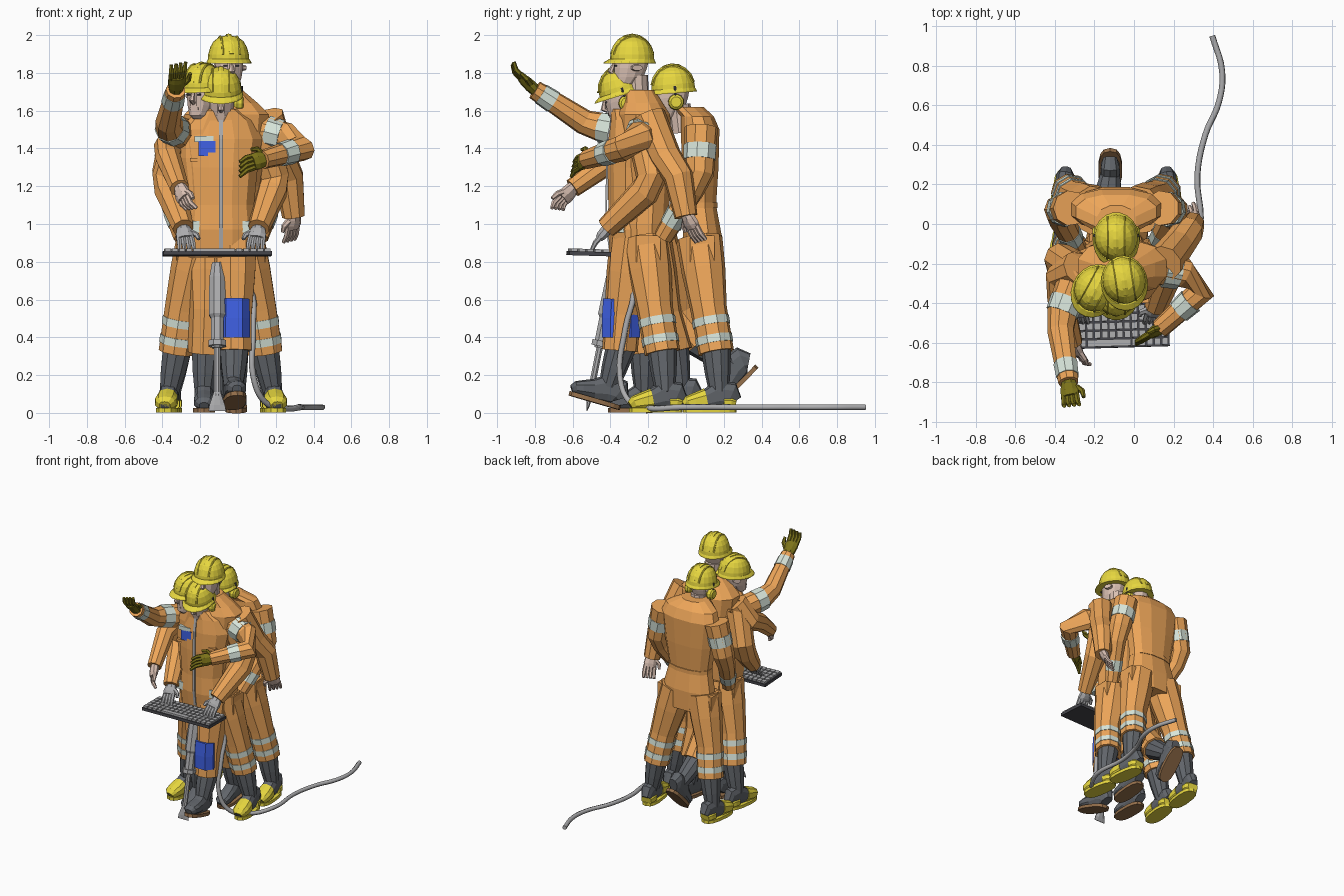
import bpy, bmesh, math
from mathutils import Vector, Matrix

if "Cube" in bpy.data.objects:
    bpy.data.objects.remove(bpy.data.objects["Cube"])

def mat(name, *c):
    m = bpy.data.materials.new(name)
    m.diffuse_color = (*c, 1)
    m.use_nodes = True
    m.node_tree.nodes["Principled BSDF"].inputs["Base Color"].default_value = m.diffuse_color
    return m

ORANGE = mat("orange", .85, .38, .10)
YELLOW = mat("yellow", .80, .68, .05)
SKIN = mat("skin", .70, .53, .45)
BAND = mat("reflective", .68, .78, .70)
BLUE = mat("blue", .05, .12, .78)
OLIVE = mat("olive", .20, .17, .01)
BROWN = mat("brown", .30, .16, .07)
BOOT = mat("boot", .12, .13, .145)
GREY = mat("grey", .42, .42, .43)
DARK = mat("dark", .06, .06, .07)
I = Matrix.Identity(4)

def finish(name, bm, m, M=I):
    bmesh.ops.recalc_face_normals(bm, faces=bm.faces)
    me = bpy.data.meshes.new(name)
    bm.to_mesh(me)
    bm.free()
    me.transform(M)
    ob = bpy.data.objects.new(name, me)
    bpy.context.collection.objects.link(ob)
    me.materials.append(m)
    return ob

def tube(name, pts, radii, m, n=10, M=I, ref=None, p=1.0, flat=False):
    """Skin elliptical rings along a path; radii are numbers or (side, depth)."""
    pts = [Vector(q) for q in pts]
    tans = [(pts[min(i + 1, len(pts) - 1)] - pts[max(i - 1, 0)]).normalized() for i in range(len(pts))]
    if ref is None:
        ref = min((Vector(a) for a in ((1, 0, 0), (0, 1, 0), (0, 0, 1))),
                  key=lambda a: sum(abs(a.dot(t)) for t in tans))
    ref = Vector(ref)
    bm = bmesh.new()
    rings = []
    for q, t, r in zip(pts, tans, radii):
        if flat: t = Vector((0, 0, 1))
        a, b = r if isinstance(r, tuple) else (r, r)
        u = (ref - t * ref.dot(t)).normalized()
        v = t.cross(u)
        ring = []
        for k in range(n):
            w = 2 * math.pi * (k + .5) / n
            c, s = math.cos(w), math.sin(w)
            ring.append(bm.verts.new(q + u * a * math.copysign(abs(c) ** p, c) + v * b * math.copysign(abs(s) ** p, s)))
        rings.append(ring)
    for A, B in zip(rings, rings[1:]):
        for k in range(n):
            bm.faces.new((A[k], A[(k + 1) % n], B[(k + 1) % n], B[k]))
    bm.faces.new(rings[0])
    bm.faces.new(rings[-1])
    return finish(name, bm, m, M)

def box(name, c, s, m, M=I):
    bm = bmesh.new()
    bmesh.ops.create_cube(bm, size=1, matrix=Matrix.Translation(c) @ Matrix.Diagonal((*s, 1)))
    return finish(name, bm, m, M)

def limb(name, pts, radii, bands=(), m=ORANGE, ref=None, half=.03):
    tube(name, pts, radii, m, 9, ref=ref)
    for i, f in bands:                       # reflective stripes
        a, b = Vector(pts[i]), Vector(pts[i + 1])
        h = half / (b - a).length
        r = [radii[i] + (radii[i + 1] - radii[i]) * x + .004 for x in (f - h, f + h)]
        tube(name + "_band", [a.lerp(b, f - h), a.lerp(b, f + h)], r, BAND, 9, ref=ref)

def hand(name, wrist, tip, spread, m, curl=(0, 0, -.02)):
    w, t, s, c = Vector(wrist), Vector(tip), Vector(spread).normalized(), Vector(curl)
    k = w.lerp(t, .55)
    tube(name + "_palm", [w, w.lerp(t, .2), w.lerp(t, .4), k],
         [(.034, .03), (.044, .032), (.05, .029), (.045, .022)], m, 8, ref=s)
    for j in range(4):
        b = k + s * (j - 1.5) * .022
        e = t + s * (j - 1.5) * .026 + c
        tube(name + "_finger", [b - (t - w) * .08, b.lerp(e, .5) - c * .4, e], [.015, .014, .01], m, 6)
    b = w.lerp(t, .25) + s * .035
    tube(name + "_thumb", [b, b + s * .03 + (t - w) * .15, b + s * .035 + (t - w) * .35], [.018, .015, .01], m, 6)

def foot(name, ankle, pitch, yaw, cap, sole):
    M = Matrix.Translation(ankle) @ Matrix.Rotation(yaw, 4, 'Z') @ Matrix.Rotation(pitch, 4, 'X')
    st = [(.08, .035, .045), (.06, .048, .075), (0, .05, .08), (-.07, .052, .055), (-.13, .056, .043), (-.165, .048, .035), (-.185, .025, .022)]
    def part(n, ss, g, m):
        tube(n, [(0, y, -.09 + h) for y, w, h in ss], [(w + g, h + g) for y, w, h in ss], m, 10, M, ref=(1, 0, 0), p=.8)
    part(name + "_foot", st, 0, BOOT)
    if cap:
        part(name + "_toe_cap", st[3:], .005, cap)
        part(name + "_heel_cap", [(.085, .035, .03), (.06, .048, .035), (.02, .05, .035)], .006, cap)
    tube(name + "_sole", [(0, -.05, -.104), (0, -.05, -.08)], [(.06, .142)] * 2, sole, 14, M, ref=(1, 0, 0), p=.75)

def leg(name, hip, knee, hem, ankle, cap=None, sole=BROWN, pitch=0, yaw=0, bands=True):
    mid = Vector(hip).lerp(Vector(knee), .45)
    limb(name + "_trouser", [hip, mid, knee, hem], [.125, .118, .098, .096],
         [(2, .3), (2, .72)] if bands else [], ref=(1, 0, 0), half=.021)
    h, a = Vector(hem), Vector(ankle)
    tube(name + "_boot_shaft", [h.lerp(a, -.1), h.lerp(a, .5), a], [.08, .068, .052], BOOT, 10, ref=(1, 0, 0))
    foot(name + "_boot", ankle, pitch, yaw, cap, sole)

def head(name, c, pitch=0, yaw=0, muffs=False):
    M = Matrix.Translation(c) @ Matrix.Rotation(yaw, 4, 'Z') @ Matrix.Rotation(pitch, 4, 'X')
    # face and neck
    tube(name + "_neck", [(0, .03, -.2), (0, .025, -.05)], [.06, .06], SKIN, 10, M)
    face = [(-.13, -.055, .025, .025), (-.11, -.045, .048, .055), (-.06, -.02, .066, .08), (-.01, -.01, .074, .09), (.05, 0, .076, .094)]
    tube(name + "_face", [(0, y, z) for z, y, a, b in face], [(a, b) for z, y, a, b in face], SKIN, 12, M, flat=True, ref=(1, 0, 0))
    tube(name + "_nose", [(0, -.096, .015), (0, -.116, -.03), (0, -.096, -.045)], [.008, .016, .012], SKIN, 6, M, ref=(1, 0, 0))
    tube(name + "_mouth", [(-.025, -.09, -.075), (.025, -.09, -.075)], [.007, .007], SKIN, 6, M)
    for s in (-1, 1):
        box(name + "_eye", (s * .03, -.093, .0), (.022, .012, .008), DARK, M)
        tube(name + "_ear", [(s * .068, .01, -.01), (s * .088, .015, -.01)], [(.018, .032), (.016, .03)], SKIN, 8, M)
        if muffs:
            tube(name + "_ear_muff", [(s * .07, .01, -.035), (s * .085, .01, -.035), (s * .11, .01, -.035), (s * .12, .01, -.035)],
                 [.032, .043, .04, .028], YELLOW, 12, M)
            tube(name + "_muff_arm", [(s * .105, .01, -.02), (s * .108, .01, .05)], [.008, .008], DARK, 6, M)
    # hard hat: shell, brim, ridges
    dome = [(.02, 1), (.06, .98), (.1, .88), (.13, .72), (.153, .45), (.161, .12)]
    tube(name + "_hat_shell", [(0, 0, z) for z, r in dome], [(.11 * r, .118 * r) for z, r in dome], YELLOW, 20, M, flat=True, ref=(1, 0, 0))
    tube(name + "_hat_brim", [(0, -.014, .012), (0, -.012, .02), (0, -.004, .036)], [(.118, .14), (.118, .137), (.11, .12)], YELLOW, 20, M, flat=True, ref=(1, 0, 0))
    for x, w, k in ((-.045, .006, .92), (0, .015, .985), (.045, .006, .92)):
        pts = [(x, -.117 * k * math.cos(a), .03 + .136 * k * math.sin(a)) for a in [math.pi * (.08 + .84 * i / 8) for i in range(9)]]
        tube(name + "_hat_ridge", pts, [(w, .007)] * 9, YELLOW, 6, M, ref=(1, 0, 0))

def torso(name, x, rows):
    tube(name, [(x, y, z) for z, y, a, b in rows], [(a, b) for z, y, a, b in rows], ORANGE, 12, flat=True, ref=(1, 0, 0), p=.85)

X = -.09
AR = [.09, .08, .068, .052]

# --- four overlapping workers: torsos and heads ---
torso("back_worker_torso", X, [(.8, .09, .18, .10), (.95, .085, .205, .105), (1.1, .07, .17, .092), (1.3, .075, .205, .1),
                               (1.5, .075, .235, .105), (1.57, .06, .21, .09), (1.62, .01, .1, .085)])
tube("back_worker_belt", [(X, .07, 1.085), (X, .07, 1.115)], [(.175, .1)] * 2, ORANGE, 12, flat=True, ref=(1, 0, 0), p=.85)
torso("tall_worker_torso", -.06, [(.82, -.22, .18, .12), (1, -.22, .19, .13), (1.2, -.21, .18, .13), (1.4, -.215, .21, .145),
                                  (1.58, -.22, .23, .14), (1.64, -.23, .17, .11), (1.71, -.25, .085, .085)])
torso("front_worker_torso", X, [(.82, -.27, .18, .13), (.97, -.28, .195, .14), (1.1, -.275, .18, .14), (1.3, -.275, .2, .145),
                                (1.45, -.26, .225, .155), (1.55, -.28, .18, .12), (1.61, -.31, .09, .09)])
torso("waving_worker_torso", -.12, [(.85, -.27, .16, .12), (1.1, -.26, .17, .135), (1.35, -.25, .21, .155), (1.5, -.27, .21, .13), (1.6, -.31, .09, .09)])
head("back_worker_head", (X, -.065, 1.68), .08, 0, True)
head("tall_worker_head", (-.05, -.285, 1.837), 0, .15)
head("front_worker_head", (X, -.335, 1.67), .3, 0, True)
head("waving_worker_head", (-.19, -.325, 1.69), .05, -.5)
tube("jacket_zip", [(X, -.405, .87), (X, -.422, 1), (X, -.42, 1.3), (X, -.415, 1.45), (X, -.395, 1.56)], [(.014, .006)] * 5, GREY, 4, ref=(1, 0, 0))
box("chest_panel", (-.165, -.398, 1.4), (.09, .03, .08), BLUE)
box("chest_band", (-.18, -.398, 1.45), (.1, .03, .03), BAND)
for s in (-1, 1):
    box("pocket_flap", (X + s * .115, -.385, 1.34), (.1, .03, .02), ORANGE)
    box("hip_band", (X + s * .15, -.345, .985), (.07, .1, .06), BAND)

# --- legs: two standing pairs in yellow-tipped boots ---
for nm, dy, fx in (("front_worker", 0, .275), ("back_worker", .285, .265)):
    for s in (-1, 1):
        leg(nm + "_leg", (X + s * .11, -.215 + dy, .92), (X + s * .2, -.165 + dy, .55), (X + s * .235, -.125 + dy, .32),
            (X + s * fx, -.11 + dy, .105), YELLOW, YELLOW, 0, s * .12)
        box(nm + "_thigh_pocket", (X + s * .215, -.2 + dy, .87), (.04, .13, .14), ORANGE)
# striding legs in brown-soled boots
leg("waving_worker_front_leg", (-.02, -.28, .92), (-.02, -.335, .52), (-.02, -.35, .33), (-.025, -.41, .14), pitch=-.28, yaw=.1, bands=False)
tube("knee_patch", [(-.02, -.345, .40), (-.02, -.345, .5), (-.02, -.338, .6)], [(.088, .106), (.088, .106), (.085, .106)], BLUE, 8, p=.7, ref=(1, 0, 0))
leg("tall_worker_front_leg", (-.15, -.22, .92), (-.16, -.25, .55), (-.17, -.22, .32), (-.18, -.22, .105), bands=False)
leg("waving_worker_back_leg", (-.13, -.17, .92), (-.14, -.05, .52), (-.14, .07, .37), (-.12, .245, .245), pitch=.8, bands=False)
leg("tall_worker_back_leg", (-.02, -.2, .92), (-.03, -.12, .52), (-.02, -.06, .32), (-.01, -.03, .12), pitch=.1, bands=False)

# --- arms ---
limb("waving_arm", [(-.29, -.26, 1.47), (-.36, -.44, 1.51), (-.37, -.54, 1.54), (-.33, -.8, 1.71)], AR, [(0, .85), (2, .75)], half=.04)
hand("waving_hand", (-.33, -.79, 1.7), (-.315, -.94, 1.84), (1, .1, .2), OLIVE, (0, .025, .01))
limb("bent_arm", [(.1, -.22, 1.5), (.25, -.25, 1.46), (.34, -.34, 1.4), (.13, -.53, 1.34)], [.09, .08, .07, .05], [(0, .6), (2, .4)], half=.04)
hand("bent_hand", (.16, -.51, 1.35), (.01, -.6, 1.31), (0, .2, 1), OLIVE)
limb("tall_worker_arm_forward", [(-.28, -.22, 1.53), (-.37, -.27, 1.4), (-.37, -.38, 1.35), (-.31, -.6, 1.19)], AR)
hand("tall_worker_hand_forward", (-.31, -.59, 1.2), (-.265, -.7, 1.08), (.6, -.7, .1), SKIN, (.02, .02, 0))
limb("tall_worker_arm_back", [(.15, -.2, 1.57), (.22, -.11, 1.36), (.27, -.04, 1.25), (.295, .0, 1.04)], [.095, .085, .08, .062])
hand("tall_worker_hand_back", (.3, .0, 1.06), (.28, .07, .91), (-.8, -.7, -.2), SKIN, (-.01, .01, 0))
for s in (-1, 1):
    limb("typing_arm", [(X + s * .2, -.23, 1.5), (X + s * .28, -.18, 1.25), (X + s * .27, -.22, 1.17), (X + s * .2, -.42, .98)], [.09, .085, .082, .058])
    hand("typing_hand", (X + s * .2, -.41, .98), (X + s * .18, -.5, .88), (-s, 0, 0), GREY)
    limb("back_worker_arm", [(X + s * .23, .08, 1.51), (X + s * .285, .07, 1.27), (X + s * .28, .03, 1.18), (X + s * .2, -.12, .93)],
         AR, [(0, .55), (2, .6)], half=.04)

# --- keyboard ---
K = Matrix.Translation((-.11, -.515, .85)) @ Matrix.Rotation(-.03, 4, 'X') @ Matrix.Rotation(.03, 4, 'Z')
box("keyboard_base", (0, 0, -.007), (.575, .22, .022), DARK, K)
for r in range(5):
    for c in range(15):
        if r == 0 and 4 <= c <= 9: continue
        box("key", (-.264 + c * .0377, -.085 + r * .0425, .01), (.031, .035, .016), GREY, K)
box("space_key", (-.018, -.085, .01), (.22, .035, .016), GREY, K)

# --- road breaker and its hose ---
D = Matrix.Translation((-.11, -.525, .01)) @ Matrix.Rotation(-.2, 4, 'X')
tube("breaker_body", [(0, 0, z) for z in (.34, .36, .5, .52, .72, .8)], [.03, .036, .036, .048, .045, .03], GREY, 8, D)
tube("breaker_collar", [(0, 0, .35), (0, 0, .38)], [.05, .05], GREY, 8, D)
tube("breaker_steel", [(0, 0, .08), (0, 0, .36)], [.018, .018], GREY, 8, D)
tube("breaker_blade", [(0, 0, 0), (0, 0, .03), (0, 0, .1)], [(.05, .003), (.045, .01), (.02, .018)], GREY, 8, D, ref=(1, 0, 0))
cu = bpy.data.curves.new("air_hose", 'CURVE')
cu.dimensions = '3D'
cu.bevel_depth = .016
cu.bevel_resolution = 1
cu.resolution_u = 5
path = [(-.06, -.35, .74), (.06, -.28, .66), (.08, -.32, .45), (.08, -.35, .2), (.14, -.3, .06), (.24, -.2, .025), (.33, -.03, .03),
        (.32, .25, .03), (.36, .45, .03), (.43, .62, .03), (.445, .77, .03), (.395, .95, .03)]
sp = cu.splines.new('BEZIER')
sp.bezier_points.add(len(path) - 1)
for b, q in zip(sp.bezier_points, path):
    b.co = q
    b.handle_left_type = b.handle_right_type = 'AUTO'
cu.use_fill_caps = True
hose = bpy.data.objects.new("air_hose", cu)
bpy.context.collection.objects.link(hose)
cu.materials.append(GREY)
